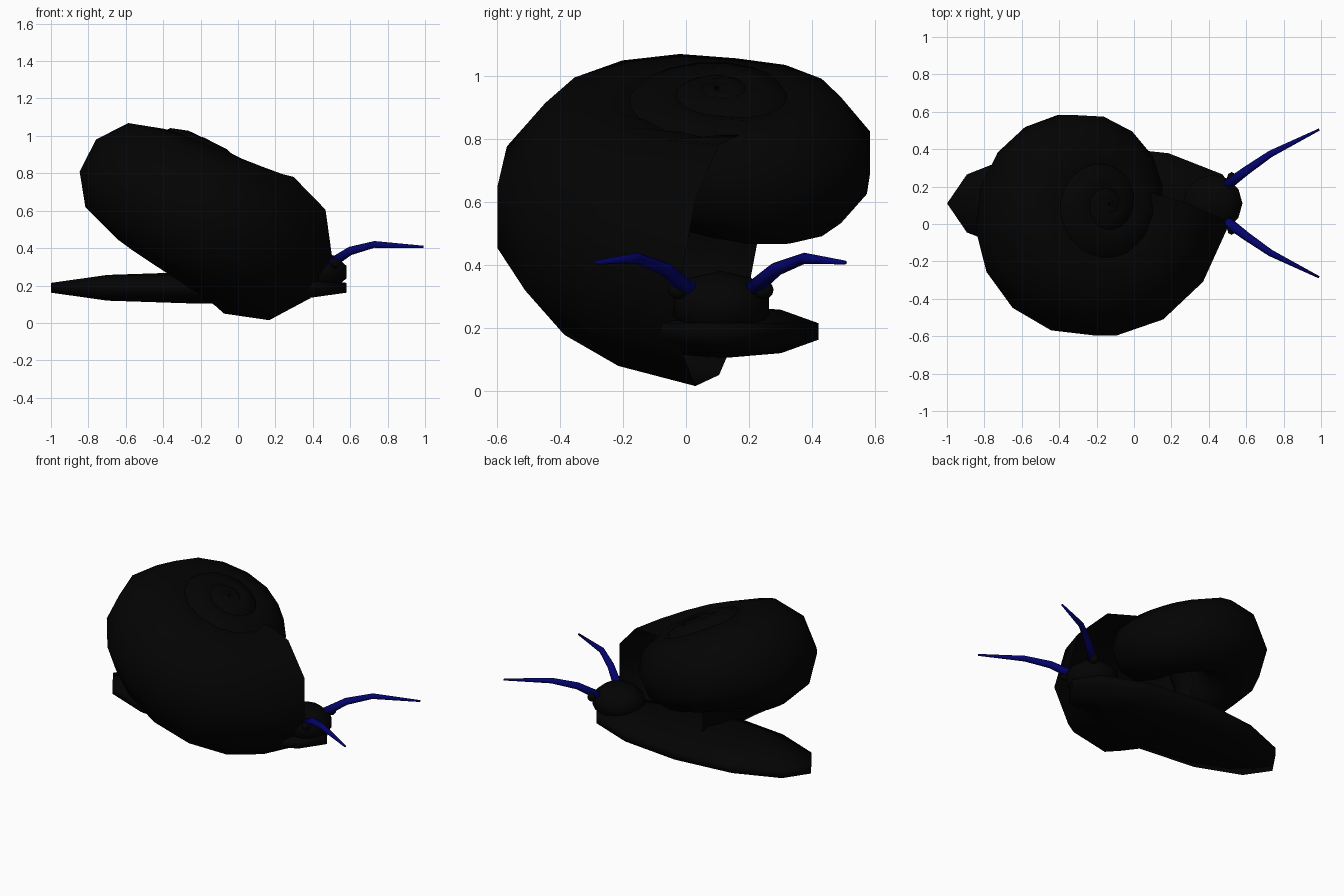
import bpy, bmesh, math
from mathutils import Vector

if "Cube" in bpy.data.objects:
    bpy.data.objects.remove(bpy.data.objects["Cube"])

MID_Y = 0.11  # symmetry line of the body


def material(name, rgb):
    m = bpy.data.materials.new(name)
    m.diffuse_color = (*rgb, 1)
    m.use_nodes = True
    m.node_tree.nodes["Principled BSDF"].inputs["Base Color"].default_value = m.diffuse_color
    return m


BLACK = material("black", (0.001, 0.001, 0.001))
BLUE = material("dark blue", (0.001, 0.001, 0.16))


def finish(name, bm, mat):
    bmesh.ops.recalc_face_normals(bm, faces=bm.faces)
    for f in bm.faces:
        f.smooth = True
    me = bpy.data.meshes.new(name)
    bm.to_mesh(me)
    bm.free()
    me.materials.append(mat)
    ob = bpy.data.objects.new(name, me)
    bpy.context.collection.objects.link(ob)
    return ob


def ellipsoid(name, loc, size, mat, seg=12, rings=5):
    bm = bmesh.new()
    bmesh.ops.create_uvsphere(bm, u_segments=seg, v_segments=rings, radius=1)
    for v in bm.verts:
        v.co = Vector(a * b + c for a, b, c in zip(v.co, size, loc))
    return finish(name, bm, mat)


def loft(name, rings, mat, caps):
    bm = bmesh.new()
    loops = [[bm.verts.new(p) for p in ring] for ring in rings]
    n = len(loops[0])
    for a, b in zip(loops, loops[1:]):
        for i in range(n):
            j = (i + 1) % n
            bm.faces.new((a[i], a[j], b[j], b[i]))
    for k in caps:
        bm.faces.new(loops[k])
    return finish(name, bm, mat)


# Shell: growing tube coiled round a tilted axis, open at the mouth
TILT = math.radians(27)
AXIS = Vector((math.sin(TILT), 0, math.cos(TILT)))
U = Vector((math.cos(TILT), 0, -math.sin(TILT)))
V = Vector((0, 1, 0))
APEX = Vector((-0.15, 0.105, 0.93))
SKEW = math.radians(18)  # slant of each cross-section
STEPS, TURNS, SIDES = 16, 4, 10

# turn, outer reach, tube radius, height of the tube's top
GROWTH = [(-3, 0.04, 0.03, 0.04), (-2, 0.09, 0.06, 0.04),
          (-1, 0.20, 0.12, 0.04), (0, 0.40, 0.20, 0.03),
          (0.25, 0.48, 0.235, 0.0), (0.5, 0.555, 0.30, -0.025),
          (0.75, 0.69, 0.35, 0.015), (1, 0.86, 0.41, 0.07)]


def radial(a):
    return U * math.cos(a) + V * math.sin(a)


def growth(t):
    for a, b in zip(GROWTH, GROWTH[1:]):
        if t <= b[0]:
            f = (t - a[0]) / (b[0] - a[0])
            return [p + (q - p) * f for p, q in zip(a[1:], b[1:])]


shell = []
for s in range(STEPS * TURNS + 1):
    t = s / STEPS - TURNS + 1
    phi = t * math.tau
    outer, r, top = growth(t)
    wide = r * 0.96
    centre = APEX + radial(phi) * (outer - wide) + AXIS * (top - r)
    ring = []
    for i in range(SIDES):
        a = (i + 0.5) / SIDES * math.tau
        ring.append(centre + radial(phi - SKEW) * (wide / 0.951 * math.cos(a))
                    + AXIS * (r * math.sin(a)))
    shell.append(ring)
loft("shell", shell, BLACK, [0])

# Body
ellipsoid("foot", (-0.21, MID_Y, 0.188), (0.83, 0.326, 0.085), BLACK)
ellipsoid("head", (0.42, MID_Y, 0.272), (0.168, 0.162, 0.108), BLACK)

# Eyes and feelers, mirrored across the body line
PATH = [(0.50, 0.10, 0.32, 0.028), (0.60, 0.175, 0.385, 0.023),
        (0.73, 0.265, 0.42, 0.018), (0.99, 0.395, 0.407, 0.006)]
for side, word in ((1, "left"), (-1, "right")):
    ellipsoid(word + "_eye", (0.522, MID_Y + side * 0.135, 0.32),
              (0.025, 0.033, 0.03), BLACK, 8, 6)
    pts = [Vector((x, MID_Y + side * y, z)) for x, y, z, r in PATH]
    rings = []
    for k, p in enumerate(pts):
        d = (pts[min(k + 1, 3)] - pts[max(k - 1, 0)]).normalized()
        across = d.cross(Vector((0, 0, 1))).normalized()
        up = across.cross(d)
        rings.append([p + (across * math.cos(i * math.tau / 8)
                           + up * math.sin(i * math.tau / 8)) * PATH[k][3]
                      for i in range(8)])
    loft(word + "_feeler", rings, BLUE, [0, -1])
